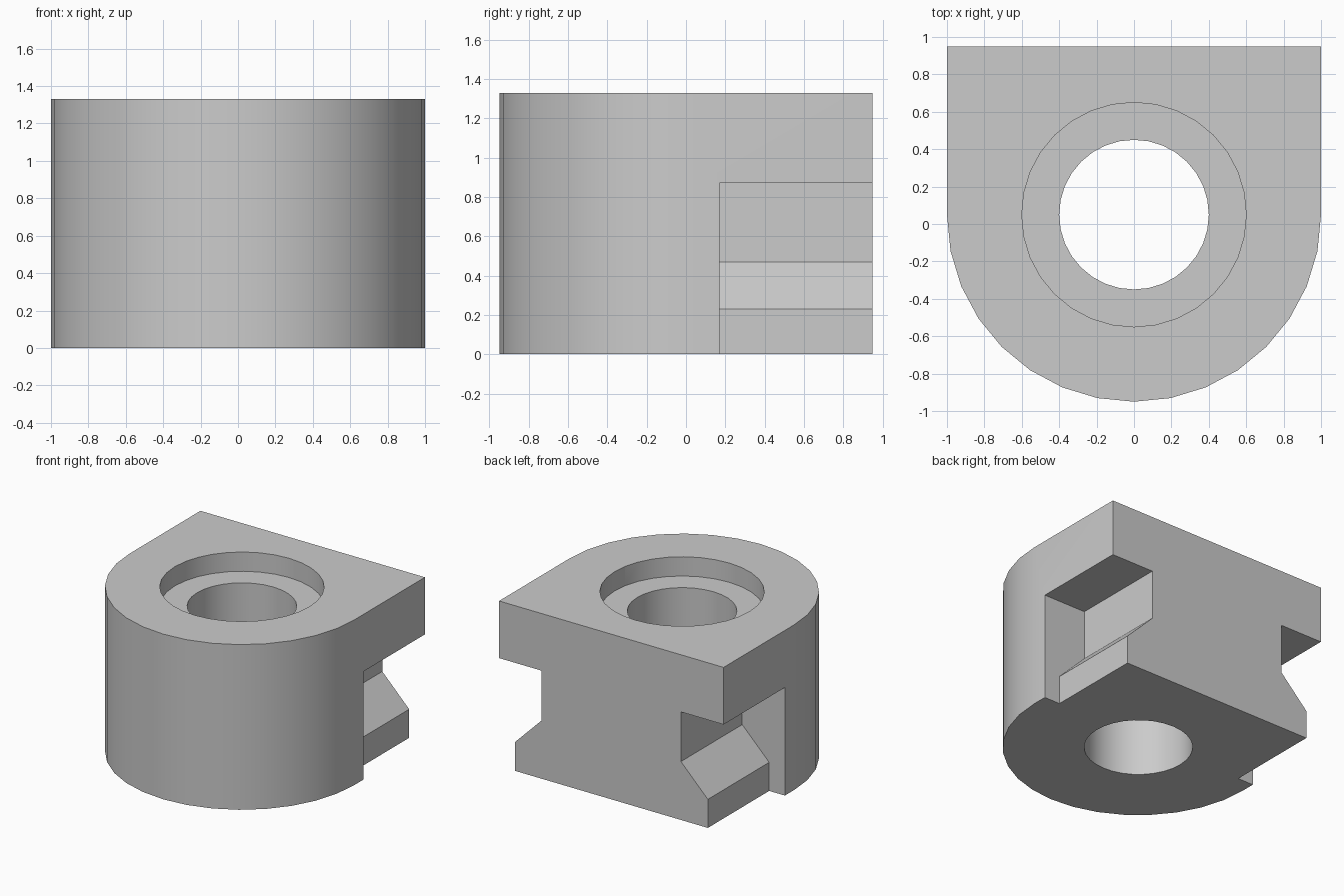
import bpy
import bmesh
from math import cos, sin, pi
from mathutils import Vector

CY, HEIGHT, BACK = 0.05, 1.33, 0.95
SEGMENTS = 32

cube = bpy.data.objects.get("Cube")
if cube:
    bpy.data.objects.remove(cube, do_unlink=True)

grey = bpy.data.materials.new("plain grey")
grey.use_nodes = True
grey.diffuse_color = (0.6, 0.6, 0.6, 1)
grey.node_tree.nodes["Principled BSDF"].inputs["Base Color"].default_value = (0.6, 0.6, 0.6, 1)


def arc(radius, start, count):
    """Points on a circle around the bore axis."""
    step = 2 * pi / SEGMENTS
    return [(radius * cos(start + i * step), CY + radius * sin(start + i * step))
            for i in range(count)]


def prism(name, points, offset):
    """Extrude a closed outline along an offset."""
    bm = bmesh.new()
    face = bm.faces.new([bm.verts.new(p) for p in points])
    result = bmesh.ops.extrude_face_region(bm, geom=[face])
    moved = [g for g in result["geom"] if isinstance(g, bmesh.types.BMVert)]
    bmesh.ops.translate(bm, verts=moved, vec=Vector(offset))
    bmesh.ops.recalc_face_normals(bm, faces=bm.faces)
    mesh = bpy.data.meshes.new(name)
    bm.to_mesh(mesh)
    bm.free()
    mesh.materials.append(grey)
    obj = bpy.data.objects.new(name, mesh)
    bpy.context.collection.objects.link(obj)
    return obj


# Block with a half-round front and a square back
outline = [(1, BACK), (-1, BACK)] + arc(1, pi, SEGMENTS // 2 + 1)
body = prism("bored_block", [(x, y, 0) for x, y in outline], (0, 0, HEIGHT))

# Through bore and counterbore
cutters = []
for name, radius, bottom in (("bore_cutter", 0.4, -0.2), ("counterbore_cutter", 0.6, HEIGHT - 0.155)):
    circle = [(x, y, bottom) for x, y in arc(radius, 0, SEGMENTS)]
    cutters.append(prism(name, circle, (0, 0, HEIGHT + 0.4)))

# Mirrored side slots with a sloped lower shoulder, open to the back
slot = [(1.2, 0.87), (0.62, 0.87), (0.62, 0.47), (0.86, 0.23), (0.86, -0.2), (1.2, -0.2)]
for side, name in ((1, "left_slot_cutter"), (-1, "right_slot_cutter")):
    cutters.append(prism(name, [(side * x, 0.17, z) for x, z in slot], (0, 1, 0)))

# Cut everything from the block
bpy.ops.object.select_all(action='DESELECT')
bpy.context.view_layer.objects.active = body
body.select_set(True)
for cutter in cutters:
    cutter.hide_render = True
    cut = body.modifiers.new(cutter.name, 'BOOLEAN')
    cut.operation = 'DIFFERENCE'
    cut.solver = 'EXACT'
    cut.object = cutter
    bpy.ops.object.modifier_apply(modifier=cut.name)
    bpy.data.objects.remove(cutter, do_unlink=True)

bpy.ops.object.shade_smooth_by_angle(angle=pi / 6)
